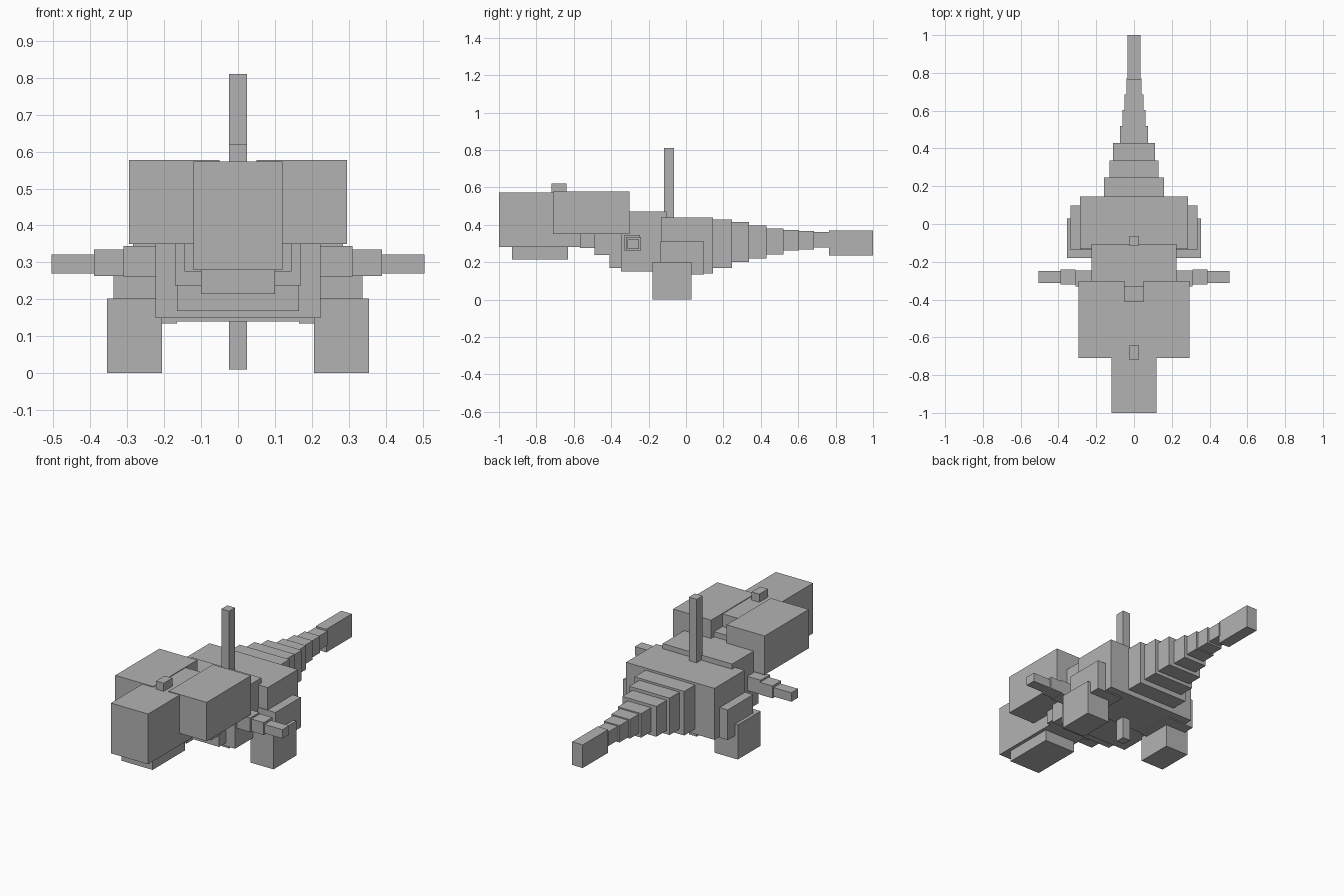
import bpy
import bmesh
from mathutils import Vector

default = bpy.data.objects.get("Cube")
if default:
    bpy.data.objects.remove(default, do_unlink=True)

grey = bpy.data.materials.new("plain grey")
grey.use_nodes = True
colour = (0.45, 0.45, 0.45, 1)
grey.diffuse_color = colour
grey.node_tree.nodes["Principled BSDF"].inputs["Base Color"].default_value = colour


def block(name, x, y, z):
    """Box spanning the (low, high) pairs x, y, z."""
    mesh = bpy.data.meshes.new(name)
    bm = bmesh.new()
    bmesh.ops.create_cube(bm, size=1)
    for v in bm.verts:
        v.co = Vector([r[0] if c < 0 else r[1] for c, r in zip(v.co, (x, y, z))])
    bm.to_mesh(mesh)
    bm.free()
    mesh.materials.append(grey)
    obj = bpy.data.objects.new(name, mesh)
    bpy.context.collection.objects.link(obj)
    return obj


def middle(name, half, y, z):
    return block(name, (-half, half), y, z)


def pair(name, x, y, z):
    block("left_" + name, x, y, z)
    block("right_" + name, (-x[1], -x[0]), y, z)


# Head: long snout, wide cheek lobes, lower jaw and small horn
middle("snout", .12, (-1, -.41), (.28, .573))
pair("head_lobe", (.05, .295), (-.71, -.303), (.35, .577))
middle("jaw", .10, (-.93, -.63), (.215, .28))
middle("horn", .025, (-.72, -.64), (.55, .62))

# Neck steps down into the chest
middle("neck_front", .145, (-.567, -.48), (.276, .50))
middle("neck_middle", .17, (-.49, -.40), (.238, .50))
middle("neck_base", .165, (-.41, -.33), (.168, .50))

# Torso and the thin upright rod through it
middle("chest", .224, (-.347, -.105), (.149, .47))
middle("body", .285, (-.133, .145), (.14, .44))
middle("back_rod", .025, (-.117, -.063), (.01, .81))

# Tail: segments as start, half width, bottom, top
segments = [(.14, .16, .17, .427), (.245, .13, .20, .415),
            (.337, .11, .22, .397), (.43, .075, .24, .38),
            (.52, .06, .262, .373), (.603, .05, .268, .366),
            (.685, .04, .278, .36)]
for i, (y, half, low, high) in enumerate(segments):
    end = segments[i + 1][0] if i + 1 < len(segments) else .77
    middle(f"tail_segment_{i + 1}", half, (y, end), (low, high))
middle("tail_tip", .034, (.765, 1), (.235, .37))

# Arms in three narrowing lengths
pair("shoulder", (.20, .31), (-.33, -.245), (.262, .345))
pair("forearm", (.31, .39), (-.32, -.24), (.263, .335))
pair("hand", (.39, .505), (-.312, -.25), (.27, .322))

# Hind legs
pair("thigh", (.165, .337), (-.137, .097), (.134, .31))
pair("foot", (.206, .355), (-.18, .03), (0, .202))
